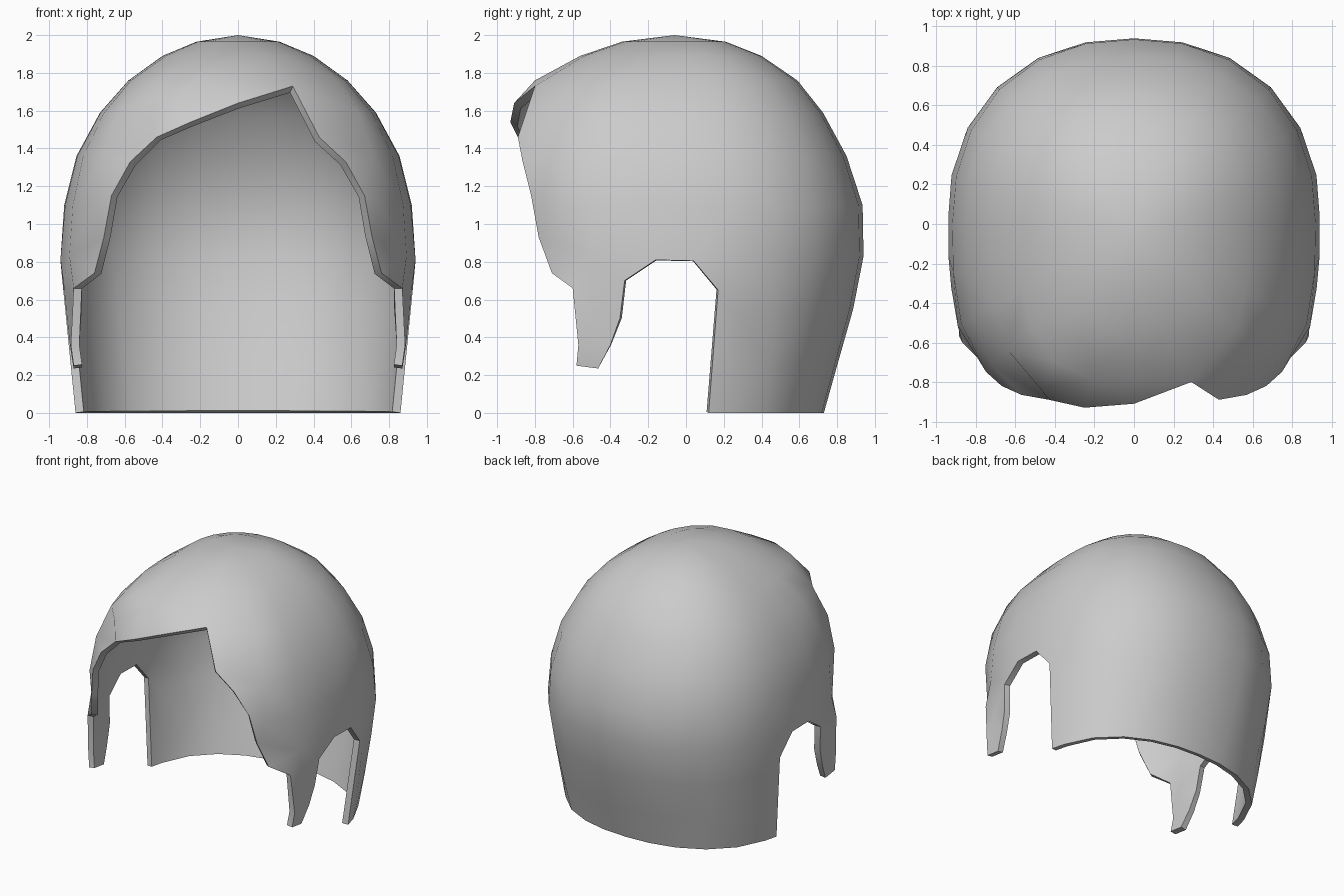
import bpy
from math import sin, cos, radians, atan2
from mathutils import Vector
from mathutils.geometry import delaunay_2d_cdt, intersect_point_line

if "Cube" in bpy.data.objects:
    bpy.data.objects.remove(bpy.data.objects["Cube"])

# Dome rings: height, half width, front depth, back depth
RINGS = [(1.965, .22, .34, .21), (1.89, .40, .56, .40), (1.76, .58, .80, .59),
         (1.59, .73, .925, .725), (1.36, .855, .96, .85), (1.10, .92, .97, .935),
         (.83, .945, .955, .94), (.55, .92, .95, .885), (.25, .89, .94, .80),
         (0, .86, .93, .73)]

# Rim from the forehead, down the sideburn, over the ear, to the nape
SIDE = [(.43, -.89, 1.46), (.57, -.865, 1.33), (.67, -.82, 1.15), (.71, -.78, .93),
        (.76, -.71, .74), (.87, -.60, .66), (.885, -.57, .36), (.87, -.58, .25),
        (.87, -.465, .235), (.89, -.40, .36), (.905, -.35, .50), (.925, -.325, .70),
        (.94, -.16, .81), (.94, .04, .805), (.925, .17, .65), (.86, .12, 0)]


def ring_point(ring, degrees):
    """Point on a rounded-square ring, squarer at the front."""
    z, half, front, back = ring
    c, s = cos(radians(degrees)), sin(radians(degrees))
    depth = back if s > 0 else front
    n = 2.25 if s > 0 else (3 if z < 1.8 else 2.4)
    r = (abs(c / half) ** n + abs(s / depth) ** n) ** (-1 / n)
    return Vector((r * c, r * s, z))


def flatten(p):
    """Unroll the dome onto a disc centred on the crown."""
    if p.z > 1.999:
        return Vector((0, 0))
    a = atan2(p.y, p.x)
    return Vector((cos(a), sin(a))) * (2.1 - p.z)


def rim_distance(q, outline):
    best = 9
    for a, b in zip(outline, outline[1:] + outline[:1]):
        hit, t = intersect_point_line(q, a, b)
        hit = a if t < 0 else b if t > 1 else hit
        best = min(best, (q - Vector(hit[:2])).length)
    return best


# Full outline, with the uneven notch on the forehead
right = [Vector(p) for p in SIDE]
left = [Vector((-p.x, p.y, p.z)) for p in reversed(right)]
nape = [ring_point(RINGS[-1], d) for d in range(15, 166, 15)]
fringe = [Vector((-.25, -.93, 1.54)), Vector((0, -.91, 1.64)), Vector((.29, -.80, 1.73))]
rim = right + nape + left + fringe
outline = [flatten(p) for p in rim]

# Dome surface points, filled inside the outline
points = rim + [Vector((0, -.06, 2))]
for ring in RINGS[:-1]:
    for d in range(0, 360, 15):
        p = ring_point(ring, d)
        if rim_distance(flatten(p), outline) > .07:
            points.append(p)
result = delaunay_2d_cdt([flatten(p) for p in points], [], [list(range(len(rim)))], 1, 1e-5)
faces, source = result[2], result[3]
used = sorted({v for f in faces for v in f})
index = {v: i for i, v in enumerate(used)}

mesh = bpy.data.meshes.new("hair_shell")
mesh.from_pydata([points[source[v][0]] for v in used], [],
                 [[index[v] for v in f] for f in faces])
shell = bpy.data.objects.new("hair_shell", mesh)
bpy.context.collection.objects.link(shell)

# Smooth shading with a crisp rim, thickened inward
bpy.context.view_layer.objects.active = shell
shell.select_set(True)
solid = shell.modifiers.new("thickness", 'SOLIDIFY')
solid.thickness = .045
solid.offset = -1
bpy.ops.object.modifier_apply(modifier=solid.name)
bpy.ops.object.shade_smooth_by_angle(angle=radians(40))
